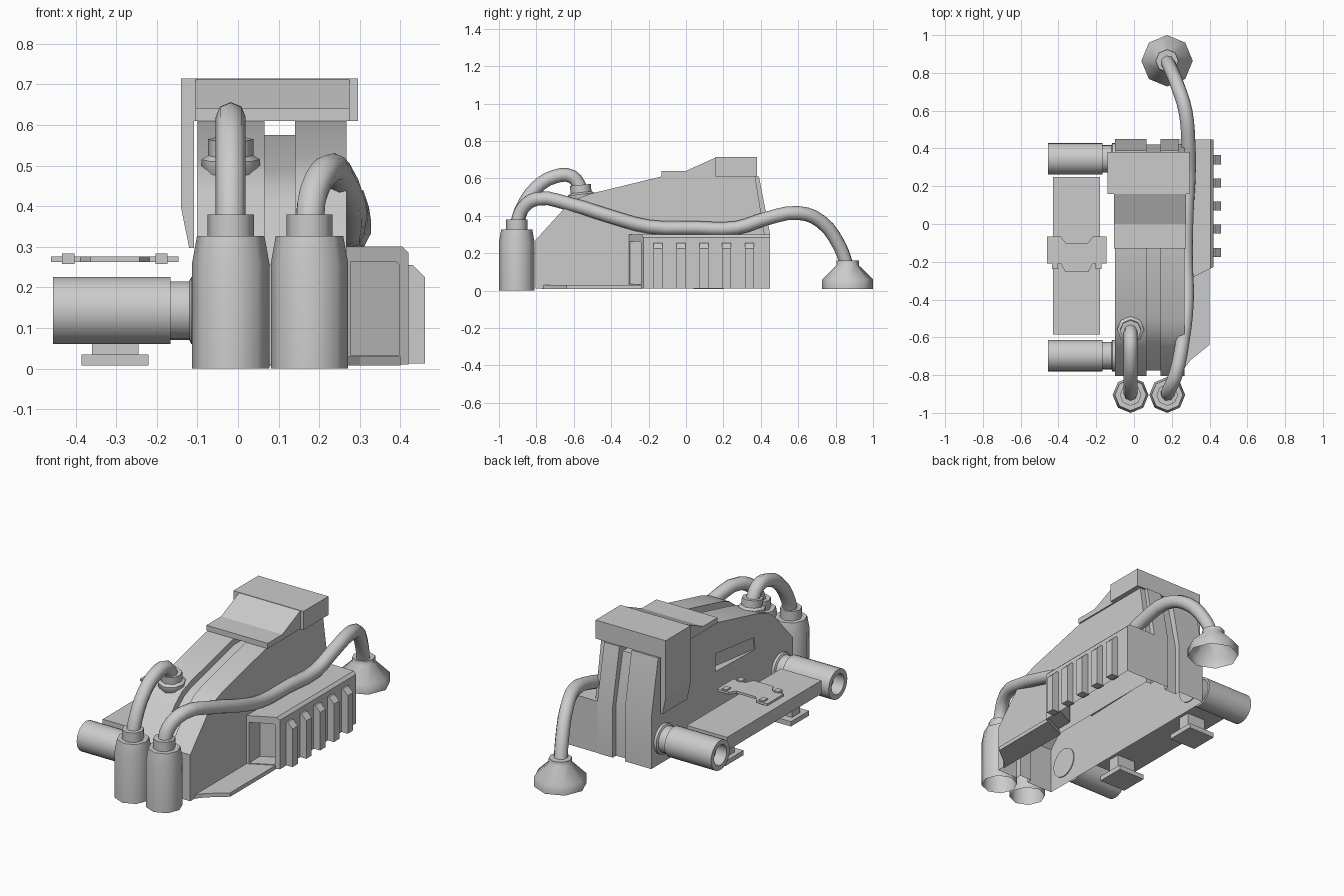
import bpy, bmesh
from math import radians
from mathutils import Matrix, Vector

if "Cube" in bpy.data.objects:
    bpy.data.objects.remove(bpy.data.objects["Cube"])


def finish(name, bm, smooth=0):
    bmesh.ops.recalc_face_normals(bm, faces=bm.faces)
    me = bpy.data.meshes.new(name)
    bm.to_mesh(me)
    bm.free()
    ob = bpy.data.objects.new(name, me)
    bpy.context.collection.objects.link(ob)
    if smooth:
        bpy.ops.object.select_all(action='DESELECT')
        ob.select_set(True)
        bpy.context.view_layer.objects.active = ob
        bpy.ops.object.shade_smooth_by_angle(angle=radians(smooth))
    return ob


def bridge(bm, r0, r1, closed=True):
    n = len(r0)
    for i in range(n if closed else n - 1):
        j = (i + 1) % n
        bm.faces.new((r0[i], r0[j], r1[j], r1[i]))


def prism(name, pts, axis, a, b):
    """Extrude a 2D outline from a to b along an axis."""
    place = {'x': lambda p, t: (t, p[0], p[1]),
             'y': lambda p, t: (p[0], t, p[1]),
             'z': lambda p, t: (p[0], p[1], t)}[axis]
    bm = bmesh.new()
    r0 = [bm.verts.new(place(p, a)) for p in pts]
    r1 = [bm.verts.new(place(p, b)) for p in pts]
    bm.faces.new(r0)
    bm.faces.new(r1)
    bridge(bm, r0, r1)
    return finish(name, bm)


def box(name, x0, x1, y0, y1, z0, z1):
    return prism(name, [(x0, y0), (x1, y0), (x1, y1), (x0, y1)], 'z', z0, z1)


def lathe(name, prof, segs, loc, axis=(0, 0, 1)):
    """Spin (radius, height) points; radius 0 closes an end."""
    bm = bmesh.new()
    vs = [bm.verts.new((r, 0, h)) for r, h in prof]
    es = [bm.edges.new(p) for p in zip(vs, vs[1:])]
    bmesh.ops.spin(bm, geom=vs + es, axis=(0, 0, 1), cent=(0, 0, 0),
                   angle=radians(360), steps=segs)
    bmesh.ops.remove_doubles(bm, verts=bm.verts, dist=1e-4)
    rot = Vector((0, 0, 1)).rotation_difference(Vector(axis)).to_matrix().to_4x4()
    bm.transform(Matrix.Translation(loc) @ rot)
    return finish(name, bm, 46)


def hose(name, pts, r):
    cu = bpy.data.curves.new(name, 'CURVE')
    cu.dimensions = '3D'
    cu.bevel_depth, cu.bevel_resolution, cu.resolution_u = r, 2, 3
    sp = cu.splines.new('BEZIER')
    sp.bezier_points.add(len(pts) - 1)
    for bp, p in zip(sp.bezier_points, pts):
        bp.co = p
        bp.handle_left_type = bp.handle_right_type = 'AUTO'
    ob = bpy.data.objects.new(name, cu)
    bpy.context.collection.objects.link(ob)


# Main housing: side outline swept across x with a sunken centre channel, open below
full = [(-.805, .01), (-.805, .27), (-.65, .44), (-.59, .488), (-.51, .518), (-.13, .61),
        (.39, .61), (.45, .3), (.45, .01)]
sunk = [(-.775, .01), (-.775, .255), (-.625, .41), (-.57, .455), (-.5, .483), (-.13, .575),
        (.36, .575), (.42, .3), (.42, .01)]
side = full[:6] + [(.37, .61), (.42, .3), (.42, .01)]
bm = bmesh.new()
rows = [[bm.verts.new((x, y, z)) for y, z in prof] for x, prof in
        [(-.1, full), (.065, full), (.065, sunk), (.14, sunk), (.14, full),
         (.235, full), (.235, side), (.267, side)]]
for r0, r1 in zip(rows[:5] + rows[6:7], rows[1:6] + rows[7:]):
    bridge(bm, r0, r1, closed=False)
for i in range(5, 8):  # rear step between rib and side panel
    vs = (rows[5][i], rows[5][i + 1], rows[6][i + 1], rows[6][i])
    bm.faces.new(vs if i > 5 else vs[1:])
bmesh.ops.remove_doubles(bm, verts=rows[5] + rows[6], dist=1e-5)
bm.faces.new(rows[7])
# left wall with a wedge-shaped recessed slot
slot = [(-.12, .34), (-.12, .44), (-.46, .4), (-.47, .33)]
outer = [bm.verts.new((-.1, y, z)) for y, z in slot]
inner = [bm.verts.new((x, y, z)) for x, (y, z) in zip((-.05, -.05, -.095, -.095), slot)]
edges = []
for loop in (rows[0], outer):
    for i, v in enumerate(loop):
        w = loop[(i + 1) % len(loop)]
        edges.append(bm.edges.get((v, w)) or bm.edges.new((v, w)))
bmesh.ops.triangle_fill(bm, use_beauty=True, use_dissolve=False, edges=edges)
bm.faces.new(inner)
bridge(bm, outer, inner)
finish('housing', bm, 25)

# Top cover with sloping front and a hanging side flap
prism('cover_slope', [(-.13, .61), (-.13, .64), (0, .64), (.16, .712), (.16, .61)], 'x', -.105, .275)
box('cover_block', -.14, .295, .159, .38, .61, .714)
prism('cover_flap', [(-.14, .62), (-.108, .62), (-.108, .297), (-.12, .297), (-.14, .395)], 'y', .16, .38)

# Side radiator box: slanted, recessed mouth at the front, open below
def slanted(pts, dy=0):
    return [bm.verts.new((x, -.305 + (x - .267) * .5 + dy, z)) for x, z in pts]


bm = bmesh.new()
sect = [(.25, .01), (.42, .01), (.42, .285), (.405, .3), (.25, .3)]
hole = [(.277, .034), (.397, .034), (.397, .255), (.39, .262), (.277, .262)]
front, rim, deep = slanted(sect), slanted(hole), slanted(hole, .1)
back = [bm.verts.new((x if x > .3 else .234, .448, z)) for x, z in sect]
bm.faces.new(back)
bm.faces.new(deep)
bridge(bm, front, rim)
bridge(bm, rim, deep)
bridge(bm, front[1:], back[1:], closed=False)
finish('radiator_box', bm)
for i in range(5):
    y = -.15 + i * .1225
    prism(f'radiator_fin_{i + 1}', [(.41, .012), (.46, .012), (.46, .225), (.43, .255), (.41, .255)],
          'y', y - .024, y + .024)
prism('side_step', [(.26, -.77), (.3, -.72), (.4, -.64), (.4, -.235), (.26, -.3)], 'z', .008, .03)

# Side tubes
tube = [(0, -.005), (.083, -.005), (.083, .015), (.072, .02), (.072, .066), (.083, .066),
        (.083, .355), (.056, .355), (.056, .29), (0, .29)]
for n, y in (('front', -.697), ('rear', .345)):
    lathe(f'{n}_side_tube', tube, 24, (-.1, y, .143), (-1, 0, 0))

# Floating rail between the tubes, on two feet
box('side_rail', -.43, -.18, -.585, .25, .125, .2)
for n, y in (('front', -.46), ('rear', .12)):
    box(f'{n}_foot_pad', -.385, -.22, y - .08, y + .08, .008, .035)
    box(f'{n}_foot_stem', -.36, -.245, y - .035, y + .035, .035, .125)

# Notched latch above the rail
half = [(0, -.1), (.06, -.1), (.085, -.065), (.157, -.065), (.157, -.21),
        (.085, -.21), (.06, -.255), (0, -.255)]
cx = -.303
prism('latch_plate', [(cx + x, y) for x, y in half] + [(cx - x, y) for x, y in half[-2:0:-1]],
      'z', .263, .276)
for n, s in (('outer', -1), ('inner', 1)):
    for k, y in (('rear', -.085), ('front', -.215)):
        box(f'latch_tab_{n}_{k}', cx + s * .115 - .015, cx + s * .115 + .015, y - .022, y + .014, .258, .283)

# Front canisters, open below
can = [(.095, 0), (.095, .26), (.083, .327), (.057, .327), (.057, .38), (0, .38)]
for n, x in (('left', -.018), ('right', .176)):
    lathe(f'{n}_canister', can, 8, (x, -.905, 0))

# Hose socket on the sloping nose
lathe('hose_socket', [(.045, -.05), (.072, .0), (.072, .02), (.056, .03), (.056, .07), (0, .07)], 8,
      (-.018, -.558, .495), (0, -.1, 1))

# Flared foot behind, open below
lathe('flared_foot', [(.136, .008), (.136, .06), (.06, .135), (.06, .16), (0, .16)], 8, (.175, .864, 0))

# Hoses
hose('short_hose', [(-.018, -.905, .35), (-.018, -.88, .43), (-.018, -.8, .55), (-.018, -.7, .61),
                    (-.018, -.61, .61), (-.018, -.56, .54)], .037)
hose('long_hose', [(.176, -.905, .35), (.185, -.88, .43), (.22, -.8, .49), (.257, -.62, .462),
                   (.28, -.4, .395), (.275, -.2, .342), (.278, .05, .335), (.29, .27, .335),
                   (.288, .43, .385), (.272, .6, .415), (.235, .72, .37), (.195, .82, .24),
                   (.175, .862, .13)], .037)
